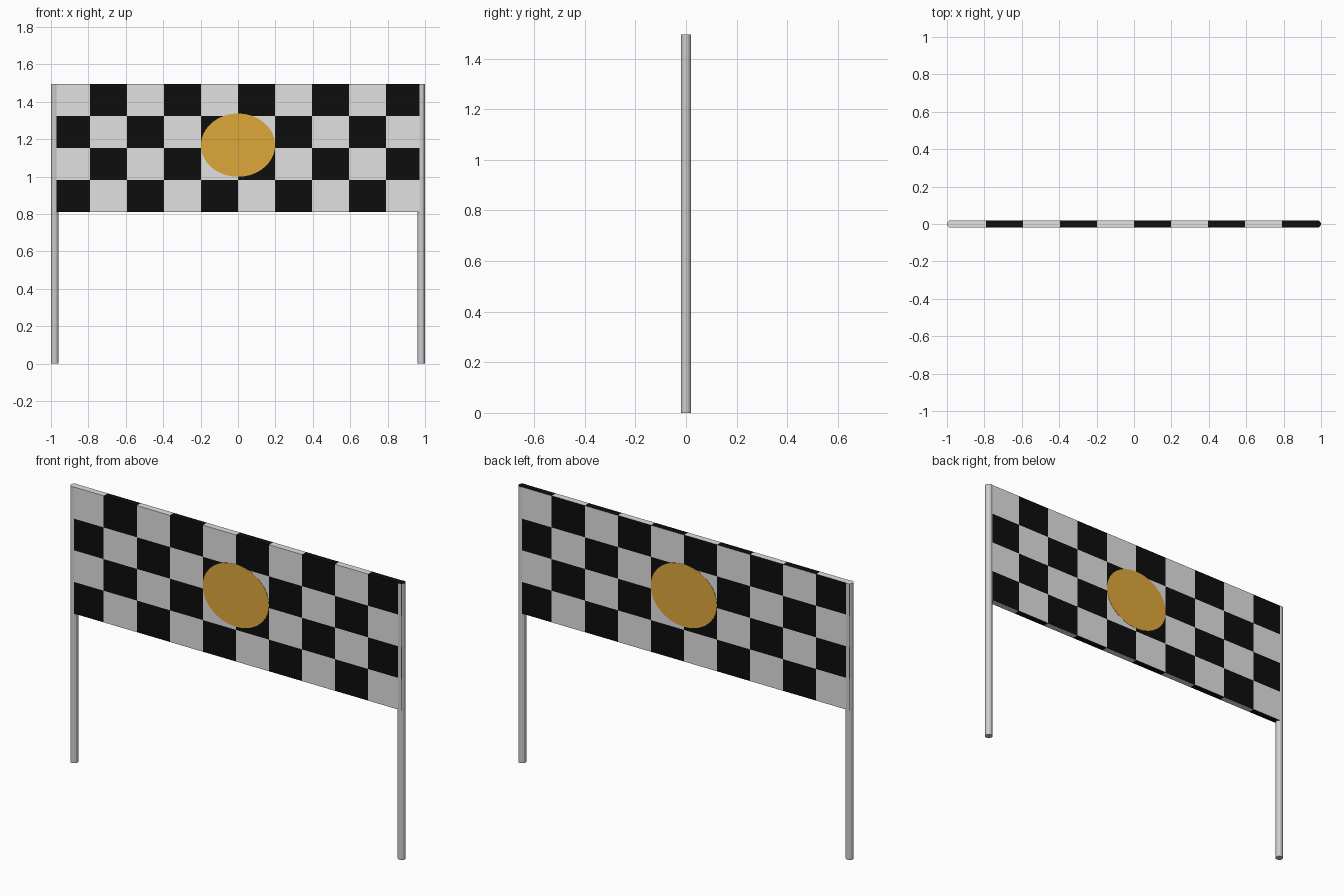
import bpy, bmesh, math
from mathutils import Matrix, Vector

if "Cube" in bpy.data.objects:
    bpy.data.objects.remove(bpy.data.objects["Cube"])

HALF_W, HALF_T = 0.99, 0.0175      # banner half width and half thickness
Z0, Z1 = 0.81, 1.495               # banner bottom and top
COLS, ROWS = 10, 4
POST_X, POST_R = 0.98, 0.02


def material(name, rgb):
    m = bpy.data.materials.new(name)
    m.diffuse_color = (*rgb, 1)
    m.use_nodes = True
    m.node_tree.nodes["Principled BSDF"].inputs["Base Color"].default_value = m.diffuse_color
    return m


white = material("white", (0.75, 0.75, 0.75))
black = material("black", (0.004, 0.004, 0.004))
gold = material("gold", (0.73, 0.39, 0.042))
grey = material("post grey", (0.62, 0.62, 0.62))


def make_object(name, bm, mats):
    me = bpy.data.meshes.new(name)
    bm.to_mesh(me)
    bm.free()
    for m in mats:
        me.materials.append(m)
    ob = bpy.data.objects.new(name, me)
    bpy.context.collection.objects.link(ob)
    return ob


# Banner: a thin box cut into a checkerboard
bm = bmesh.new()
bmesh.ops.create_cube(bm, size=1, matrix=Matrix.Translation((0, 0, (Z0 + Z1) / 2))
                      @ Matrix.Diagonal((2 * HALF_W, 2 * HALF_T, Z1 - Z0, 1)))
col_w, row_h = 2 * HALF_W / COLS, (Z1 - Z0) / ROWS
cuts = [((-HALF_W + i * col_w, 0, 0), (1, 0, 0)) for i in range(1, COLS)]
cuts += [((0, 0, Z0 + i * row_h), (0, 0, 1)) for i in range(1, ROWS)]
for co, no in cuts:
    bmesh.ops.bisect_plane(bm, geom=bm.verts[:] + bm.edges[:] + bm.faces[:],
                           plane_co=Vector(co), plane_no=Vector(no))
bm.normal_update()
for f in bm.faces:
    c = f.calc_center_median()
    col = min(COLS - 1, max(0, int((c.x + HALF_W) / col_w)))
    row = min(ROWS - 1, max(0, int((Z1 - c.z) / row_h)))
    back = f.normal.y > 0.5        # pattern is mirrored on the back
    f.material_index = (col + row + back) % 2
make_object("checkered_banner", bm, [white, black])

# Posts, with end caps on top matching the banner corner colour
for side, x, cap in (("left", -POST_X, white), ("right", POST_X, black)):
    bm = bmesh.new()
    bmesh.ops.create_cone(bm, cap_ends=True, segments=12, radius1=POST_R, radius2=POST_R,
                          depth=Z1, matrix=Matrix.Translation((x, 0, Z1 / 2)))
    bm.normal_update()
    for f in bm.faces:
        f.material_index = int(f.normal.z > 0.5)
    make_object(side + "_post", bm, [grey, cap])

# Gold oval painted on both sides of the banner
for side, y in (("front", -HALF_T), ("back", HALF_T)):
    bm = bmesh.new()
    bmesh.ops.create_cone(bm, cap_ends=True, segments=64, radius1=1, radius2=1, depth=1,
                          matrix=Matrix.Translation((0, y, 1.168))
                          @ Matrix.Diagonal((0.198, 0.003, 0.169, 1))
                          @ Matrix.Rotation(math.pi / 2, 4, 'X'))
    make_object(side + "_oval", bm, [gold])
